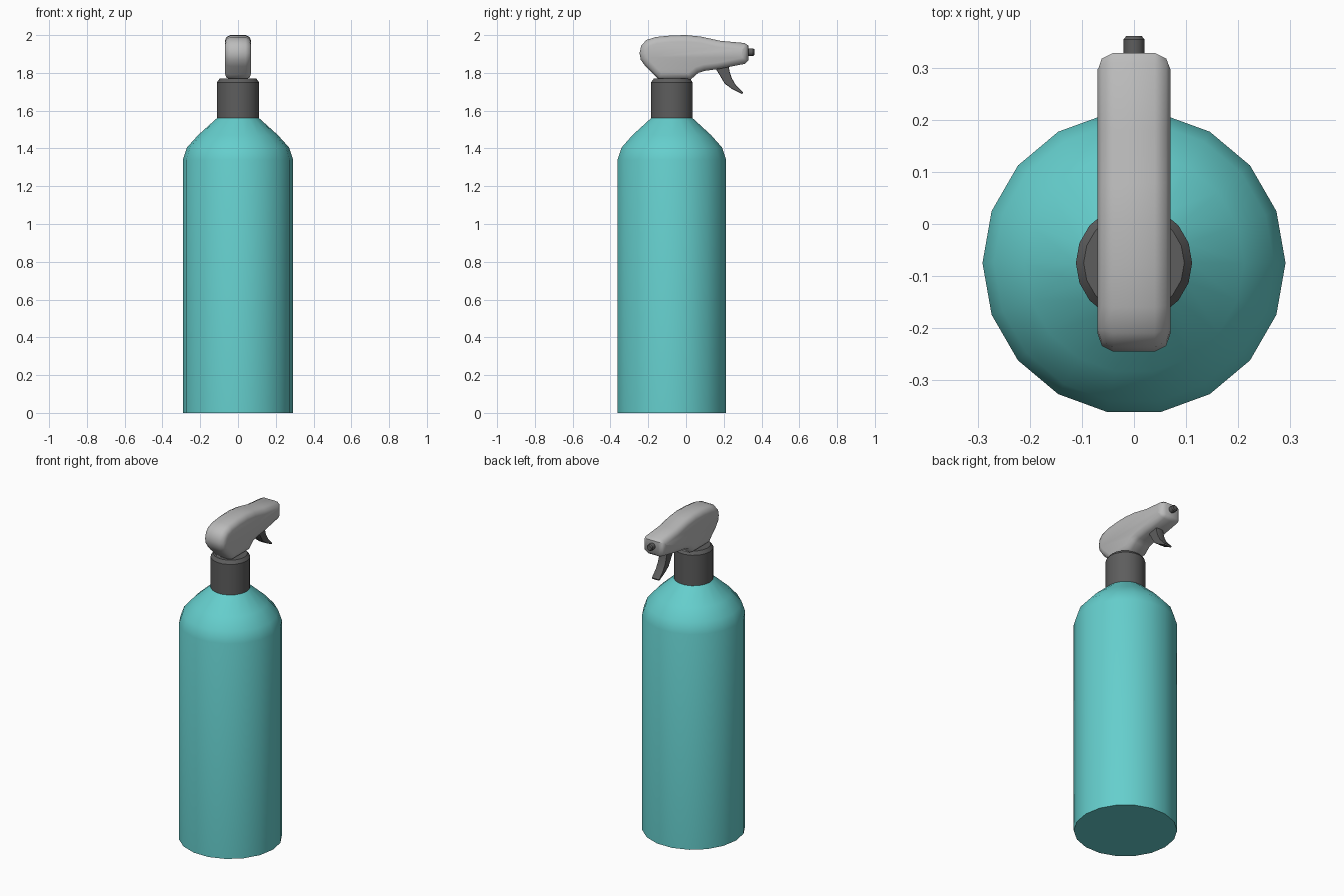
import bpy, bmesh, math
from mathutils import Vector

if "Cube" in bpy.data.objects:
    bpy.data.objects.remove(bpy.data.objects["Cube"])

CY = -0.075  # bottle axis


def material(name, rgb):
    m = bpy.data.materials.new(name)
    m.diffuse_color = (*rgb, 1)
    m.use_nodes = True
    m.node_tree.nodes["Principled BSDF"].inputs["Base Color"].default_value = m.diffuse_color
    return m


def finish(name, bm, mat=None, angle=35):
    bmesh.ops.recalc_face_normals(bm, faces=bm.faces)
    me = bpy.data.meshes.new(name)
    bm.to_mesh(me)
    bm.free()
    ob = bpy.data.objects.new(name, me)
    bpy.context.collection.objects.link(ob)
    if mat:
        me.materials.append(mat)
    bpy.ops.object.select_all(action='DESELECT')
    ob.select_set(True)
    bpy.context.view_layer.objects.active = ob
    bpy.ops.object.shade_smooth_by_angle(angle=math.radians(angle))
    return ob


def loft(bm, loops):
    rings = [[bm.verts.new(p) for p in loop] for loop in loops]
    n = len(rings[0])
    for a, b in zip(rings, rings[1:]):
        for i in range(n):
            j = (i + 1) % n
            bm.faces.new((a[i], a[j], b[j], b[i]))
    bm.faces.new(rings[0])
    bm.faces.new(rings[-1])


def lathe(name, profile, sides, mat=None):
    bm = bmesh.new()
    ts = [2 * math.pi * i / sides for i in range(sides)]
    loft(bm, [[(r * math.cos(t), r * math.sin(t), z) for t in ts] for r, z in profile])
    return finish(name, bm, mat)


def inset(pts, d):
    # move each point of a clockwise outline inward along its mitred normal
    out = []
    for i, p in enumerate(pts):
        p = Vector(p)
        e1 = (p - Vector(pts[i - 1])).normalized()
        e2 = (Vector(pts[(i + 1) % len(pts)]) - p).normalized()
        n1, n2 = Vector((e1.y, -e1.x)), Vector((e2.y, -e2.x))
        out.append(p + (n1 + n2) * d / max(1 + n1.dot(n2), 0.6))
    return out


def slab(name, outline, layers, mat=None):
    # side outline (y, z) lofted across x; layers = (half width, inset) from outside in
    bm = bmesh.new()
    full = [(-x, d) for x, d in layers] + [(x, d) for x, d in reversed(layers)]
    loft(bm, [[(x, p[0], p[1]) for p in inset(outline, d)] for x, d in full])
    return finish(name, bm, mat, 50)


teal = material("teal_plastic", (0.13, 0.62, 0.61))
dark = material("dark_plastic", (0.11, 0.11, 0.11))
grey = material("grey_plastic", (0.5, 0.5, 0.5))

# Bottle body and screw collar
bottle = lathe("bottle", [(0.292, 0), (0.292, 1.34), (0.27, 1.405), (0.212, 1.47), (0.112, 1.56)], 18, teal)
collar = lathe("collar", [(0.112, 1.555), (0.112, 1.75), (0.097, 1.77)], 18, dark)
bottle.location.y = collar.location.y = CY

# Spray head
head = [(-0.145, 1.765), (-0.168, 1.79), (-0.215, 1.835), (-0.24, 1.87), (-0.246, 1.905),
        (-0.237, 1.945), (-0.21, 1.974), (-0.16, 1.99), (-0.08, 1.998), (0, 2.0), (0.08, 1.992),
        (0.18, 1.97), (0.31, 1.958), (0.33, 1.945), (0.33, 1.865), (0.312, 1.848),
        (0.17, 1.82), (0.1, 1.811), (0.065, 1.8), (0.025, 1.765)]
slab("spray_head", head, [(0.07, 0.034), (0.062, 0.011), (0.04, 0)], grey)

# Trigger
trigger = [(0.15, 1.835), (0.225, 1.85), (0.23, 1.81), (0.241, 1.775), (0.262, 1.738),
           (0.302, 1.696), (0.298, 1.688), (0.245, 1.714), (0.205, 1.743), (0.182, 1.782)]
slab("trigger", trigger, [(0.025, 0.002), (0.02, 0)], dark)

# Nozzle
nozzle = lathe("nozzle", [(0.02, 0), (0.02, 0.046), (0.015, 0.052)], 12, dark)
nozzle.rotation_euler.x = -math.pi / 2
nozzle.location = (0, 0.31, 1.91)
